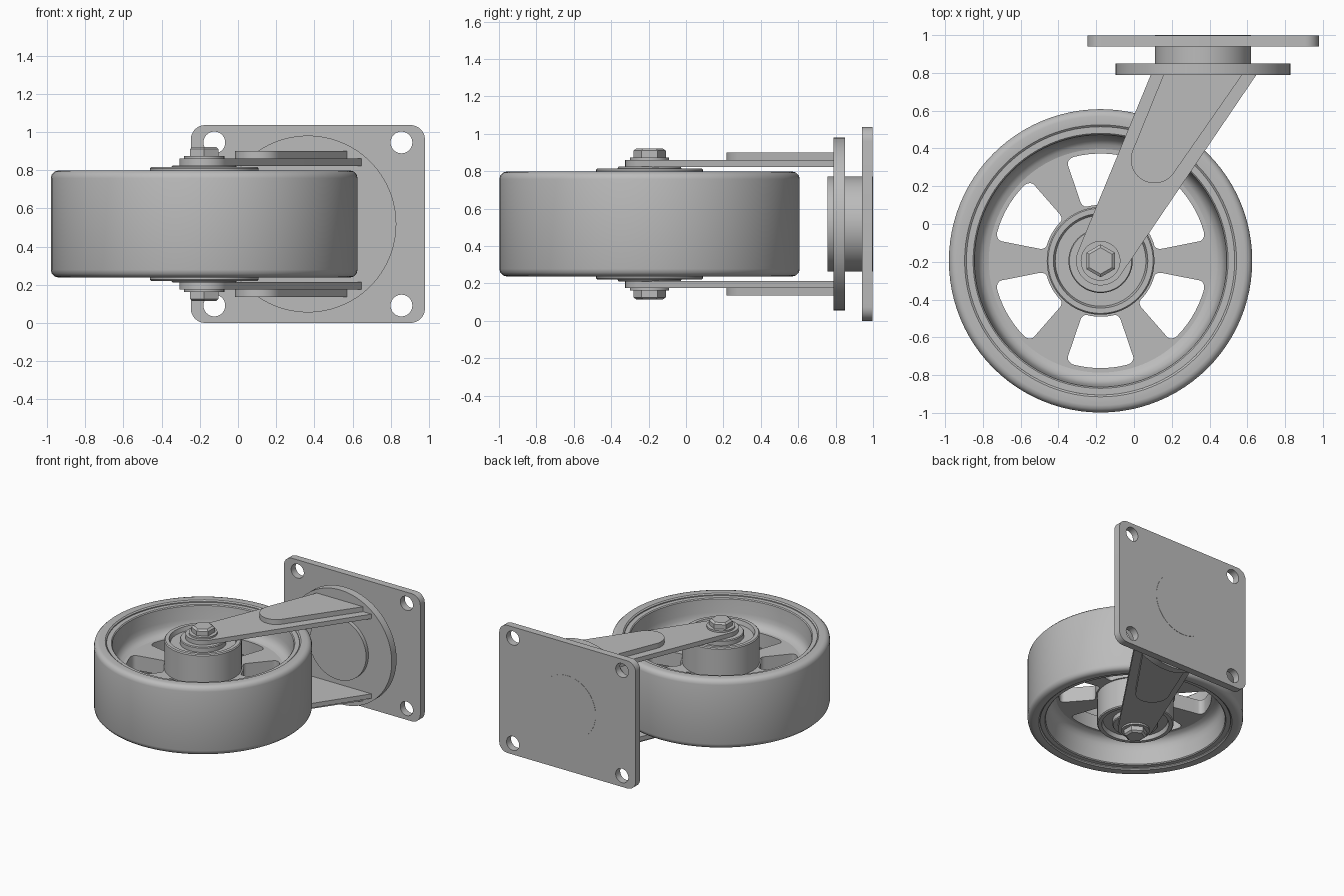
import bpy, bmesh
from math import pi, cos, sin, hypot, radians
from mathutils import Matrix, Vector
from mathutils.geometry import convex_hull_2d

cube = bpy.data.objects.get("Cube")
if cube:
    bpy.data.objects.remove(cube, do_unlink=True)

MID = 0.518                      # height of the symmetry plane
AXLE = Vector((-0.177, -0.195))  # axle position in plan
PIVOT = 0.366                    # x of the swivel axis

steel = bpy.data.materials.new("light grey")
steel.use_nodes = True
grey = (0.5, 0.5, 0.5, 1)
steel.diffuse_color = grey
steel.node_tree.nodes["Principled BSDF"].inputs["Base Color"].default_value = grey


def finish(name, bm, matrix):
    """Clean a bmesh and turn it into a smooth-shaded object."""
    bmesh.ops.remove_doubles(bm, verts=bm.verts, dist=0.0001)
    bmesh.ops.recalc_face_normals(bm, faces=bm.faces)
    mesh = bpy.data.meshes.new(name)
    bm.to_mesh(mesh)
    bm.free()
    mesh.materials.clear()
    mesh.materials.append(steel)
    obj = bpy.data.objects.new(name, mesh)
    bpy.context.collection.objects.link(obj)
    obj.matrix_world = matrix
    bpy.ops.object.select_all(action='DESELECT')
    obj.select_set(True)
    bpy.context.view_layer.objects.active = obj
    bpy.ops.object.shade_smooth_by_angle(angle=radians(32))
    return obj


def lathe(name, half, steps=96, turn=0.0):
    """Revolve a half profile, mirrored about the middle, around the axle."""
    bm = bmesh.new()
    points = half + [(r, -z) for r, z in reversed(half)]
    verts = [bm.verts.new((r, 0, z)) for r, z in points]
    edges = [bm.edges.new(pair) for pair in zip(verts, verts[1:])]
    if half[0][0] > 0:
        edges.append(bm.edges.new((verts[-1], verts[0])))
    bmesh.ops.spin(bm, geom=verts + edges, cent=(0, 0, 0), axis=(0, 0, 1),
                   angle=2 * pi, steps=steps, use_duplicate=False)
    place = Matrix.Translation((AXLE.x, AXLE.y, MID)) @ Matrix.Rotation(turn, 4, 'Z')
    return finish(name, bm, place)


def prism(name, loops, z0, z1, matrix=Matrix()):
    """Extrude an outline (first loop) with holes (other loops)."""
    curve = bpy.data.curves.new(name + " outline", 'CURVE')
    curve.dimensions = '2D'
    curve.fill_mode = 'BOTH'
    curve.extrude = (z1 - z0) / 2
    for loop in loops:
        spline = curve.splines.new('POLY')
        spline.points.add(len(loop) - 1)
        for point, (x, y) in zip(spline.points, loop):
            point.co = (x, y, 0, 1)
        spline.use_cyclic_u = True
    helper = bpy.data.objects.new(name + " outline", curve)
    mesh = helper.to_mesh()
    bm = bmesh.new()
    bm.from_mesh(mesh)
    helper.to_mesh_clear()
    bpy.data.objects.remove(helper)
    bpy.data.curves.remove(curve)
    bmesh.ops.translate(bm, verts=bm.verts, vec=(0, 0, (z0 + z1) / 2))
    return finish(name, bm, matrix)


def circle(cx, cy, r, n=64):
    return [(cx + r * cos(2 * pi * i / n), cy + r * sin(2 * pi * i / n)) for i in range(n)]


def rounded_rect(cx, cy, w, h, r, n=8):
    points = []
    for k, (sx, sy) in enumerate([(1, 1), (-1, 1), (-1, -1), (1, -1)]):
        for i in range(n + 1):
            a = pi / 2 * (k + i / n)
            points.append((cx + sx * (w / 2 - r) + r * cos(a),
                           cy + sy * (h / 2 - r) + r * sin(a)))
    return points


def densify(loop, step=0.03):
    out = []
    for a, b in zip(loop, loop[1:] + loop[:1]):
        n = max(1, int(hypot(b[0] - a[0], b[1] - a[1]) / step))
        out += [(a[0] + (b[0] - a[0]) * i / n, a[1] + (b[1] - a[1]) * i / n) for i in range(n)]
    return out


def hull(points):
    return [points[i] for i in convex_hull_2d(points)]


# Wheel: tyre, rim, and hub
lathe("tyre", [(0.71, 0.27), (0.72, 0.278), (0.765, 0.28), (0.783, 0.275),
               (0.798, 0.26), (0.803, 0.24)])
lathe("rim", [(0.715, 0.262), (0.675, 0.262), (0.668, 0.255), (0.658, 0.15),
              (0.652, 0.115), (0.638, 0.085), (0.615, 0.067), (0.585, 0.058)])
lathe("hub", [(0.1, 0.265), (0.24, 0.265), (0.25, 0.298), (0.278, 0.298), (0.285, 0.29)])
lathe("bearing_spacer", [(0, 0.307), (0.165, 0.307), (0.17, 0.3)])

# Spoked web: six rounded windows bent around the axle
windows = []
for k in range(6):
    flat = densify(rounded_rect(0, 0.432, 0.284, 0.272, 0.035))
    windows.append([(r * cos(s / 0.432 + pi / 6 + k * pi / 3),
                     r * sin(s / 0.432 + pi / 6 + k * pi / 3)) for s, r in flat])
prism("spoked_web", [circle(0, 0, 0.61, 96)] + windows, -0.06, 0.06,
      Matrix.Translation((AXLE.x, AXLE.y, MID)))

# Axle bolt with a hexagon head at each end, and washers
lathe("axle_bolt", [(0, 0.404), (0.07, 0.404), (0.087, 0.392), (0.087, 0.355), (0.05, 0.355)],
      steps=6, turn=pi / 6)
lathe("axle_washers", [(0.04, 0.356), (0.105, 0.356), (0.105, 0.34), (0.04, 0.34)], steps=48)

# Fork arms with raised stiffening ribs, one on each side
arm = hull(circle(AXLE.x, AXLE.y, 0.13) + [(0.093, 0.8), (0.655, 0.8)])
rib = hull(circle(0.108, 0.341, 0.125) + [(0.16, 0.8), (0.58, 0.8)])
for side, sign in (("upper", 1), ("lower", -1)):
    for part, outline, low, high in (("arm", arm, 0.305, 0.342), ("rib", rib, 0.335, 0.382)):
        z0, z1 = sorted((MID + sign * low, MID + sign * high))
        prism(f"{side}_fork_{part}", [outline], z0, z1)

# Swivel parts stand upright, extruded along y
upright = Matrix.Rotation(pi / 2, 4, 'X')
prism("swivel_disc", [circle(PIVOT, MID, 0.463, 96)], -0.85, -0.788, upright)
prism("swivel_neck", [circle(PIVOT, MID, 0.254, 96)], -1.0, -0.757, upright)

# Mounting plate with four bolt holes
holes = [circle(PIVOT + sx * 0.49, MID + sz * 0.427, 0.057, 32)
         for sx in (-1, 1) for sz in (-1, 1)]
prism("mounting_plate", [rounded_rect(PIVOT, MID, 1.226, 2 * MID, 0.075)] + holes,
      -0.998, -0.94, upright)
